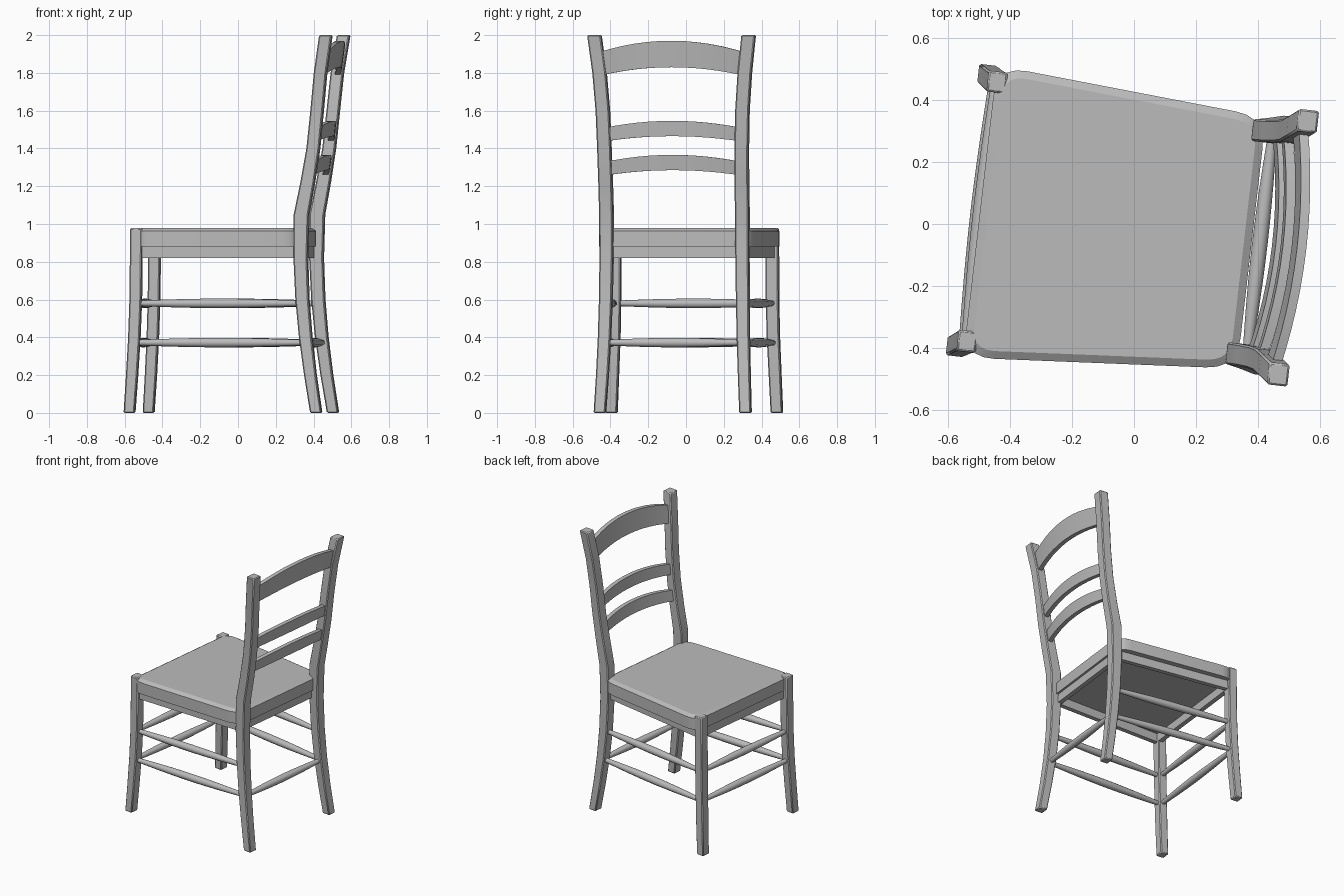
import bpy, bmesh, math
from mathutils import Matrix, Vector

cube = bpy.data.objects.get("Cube")
if cube:
    bpy.data.objects.remove(cube, do_unlink=True)

wood = bpy.data.materials.new("plain grey")
wood.use_nodes = True
GREY = (0.5, 0.5, 0.5, 1)
wood.diffuse_color = GREY
wood.node_tree.nodes["Principled BSDF"].inputs["Base Color"].default_value = GREY

# The chair is modelled facing -x, then turned slightly about z
TURN = Matrix.Rotation(math.radians(-6.6), 4, 'Z') @ Matrix.Translation((0, -0.017, 0))


def finish(name, bm, bevel=0.0):
    bmesh.ops.recalc_face_normals(bm, faces=bm.faces)
    mesh = bpy.data.meshes.new(name)
    bm.to_mesh(mesh)
    bm.free()
    mesh.transform(TURN)
    mesh.materials.append(wood)
    obj = bpy.data.objects.new(name, mesh)
    bpy.context.collection.objects.link(obj)
    if bevel:
        mod = obj.modifiers.new("soft_edges", 'BEVEL')
        mod.width, mod.segments = bevel, 1
        mod.limit_method, mod.angle_limit = 'ANGLE', math.radians(40)
    bpy.ops.object.select_all(action='DESELECT')
    obj.select_set(True)
    bpy.context.view_layer.objects.active = obj
    bpy.ops.object.shade_smooth_by_angle(angle=math.radians(30))
    return obj


def loft(name, rings, bevel=0.0):
    """Skin a row of matching closed rings and cap both ends."""
    bm = bmesh.new()
    rows = [[bm.verts.new(p) for p in ring] for ring in rings]
    n = len(rows[0])
    for a, b in zip(rows, rows[1:]):
        for i in range(n):
            j = (i + 1) % n
            bm.faces.new((a[i], a[j], b[j], b[i]))
    bm.faces.new(rows[0][::-1])
    bm.faces.new(rows[-1])
    return finish(name, bm, bevel)


def at_height(path, z):
    """Centre of a leg path at height z."""
    for a, b in zip(path, path[1:]):
        if a[0] <= z <= b[0]:
            return Vector(a).lerp(Vector(b), (z - a[0]) / (b[0] - a[0]))
    return Vector(path[-1])


def leg(name, path, side):
    rings = []
    for z, u, v, depth, width in path:
        d, w = depth / 2, width / 2
        rings.append([(u + a * d, side * v + b * w, z)
                      for a, b in ((-1, -1), (1, -1), (1, 1), (-1, 1))])
    loft(name, rings, 0.006)


def spindle(name, a, b):
    """Turned rung, thin at the ends and fuller in the middle."""
    axis = b - a
    side = axis.cross(Vector((0, 0, 1))).normalized()
    up = side.cross(axis).normalized()
    rings = []
    for k in range(13):
        t = k / 12
        r = 0.014 + 0.011 * math.sin(math.pi * t)
        rings.append([a + axis * t + r * (side * math.cos(q) + up * math.sin(q))
                      for q in (math.tau * i / 12 for i in range(12))])
    loft(name, rings)


# Leg paths: height, back offset, half spacing, depth, width
FRONT = [(0, -0.525, 0.441, 0.058, 0.062), (0.2, -0.512, 0.433, 0.06, 0.064),
         (0.4, -0.501, 0.425, 0.061, 0.066), (0.6, -0.494, 0.421, 0.062, 0.067),
         (0.978, -0.49, 0.42, 0.062, 0.068)]
BACK = [(0, 0.464, 0.388, 0.06, 0.062), (0.2, 0.432, 0.378, 0.063, 0.064),
        (0.4, 0.406, 0.37, 0.067, 0.066), (0.6, 0.388, 0.365, 0.07, 0.068),
        (0.82, 0.379, 0.362, 0.073, 0.07), (1.05, 0.383, 0.362, 0.078, 0.072),
        (1.22, 0.416, 0.363, 0.073, 0.072), (1.4, 0.446, 0.366, 0.068, 0.072),
        (1.6, 0.467, 0.372, 0.066, 0.072), (1.8, 0.487, 0.387, 0.066, 0.072),
        (2.0, 0.518, 0.411, 0.066, 0.072)]
for side, word in ((1, "left"), (-1, "right")):
    leg("front_leg_" + word, FRONT, side)
    leg("back_post_" + word, BACK, side)

# Seat: rounded trapezoid with a chamfered top
def half_width(u):
    return 0.436 - 0.075 * u


def seat_outline(inset):
    u0, u1 = -0.497 + inset, 0.383 - inset
    corners = [Vector((u, s * (half_width(u) - inset), 0))
               for u, s in ((u0, -1), (u1, -1), (u1, 1), (u0, 1))]
    pts = []
    for i, c in enumerate(corners):
        r = 0.1 - inset
        p = c + (corners[i - 1] - c).normalized() * r
        q = c + (corners[(i + 1) % 4] - c).normalized() * r
        for k in range(6):
            t = k / 5
            pts.append(p * (1 - t) ** 2 + c * 2 * t * (1 - t) + q * t * t)
    return pts


loft("seat", [[p + Vector((0, 0, z)) for p in seat_outline(inset)]
              for z, inset in ((0.88, 0), (0.962, 0), (0.978, 0.025))])

# Apron boards under the seat
def apron(name, a, b):
    a, b = Vector(a), Vector(b)
    n = (b - a).cross(Vector((0, 0, 1))).normalized() * 0.016
    loft(name, [[p - n + Vector((0, 0, 0.82)), p + n + Vector((0, 0, 0.82)),
                 p + n + Vector((0, 0, 0.885)), p - n + Vector((0, 0, 0.885))]
                for p in (a, b)])


fu, fv, bu, bv = -0.475, 0.42, 0.352, 0.355
apron("front_apron", (fu, -fv, 0), (fu, fv, 0))
apron("back_apron", (bu, -bv, 0), (bu, bv, 0))
for side, word in ((1, "left"), (-1, "right")):
    apron("side_apron_" + word, (fu, side * fv, 0), (bu, side * bv, 0))

# Rungs between the legs
def on_leg(path, z, side):
    c = at_height(path, z)
    return Vector((c[1], side * c[2], z))


for z, word in ((0.58, "upper"), (0.372, "lower")):
    spindle("front_rung_" + word, on_leg(FRONT, z, -1), on_leg(FRONT, z, 1))
    for side, hand in ((1, "left"), (-1, "right")):
        spindle(f"side_rung_{word}_{hand}", on_leg(FRONT, z, side), on_leg(BACK, z, side))
spindle("back_rung", on_leg(BACK, 0.372, -1), on_leg(BACK, 0.372, 1))

# Back slats: bowed backwards and arched upwards
def slat(name, low, high, rise_low, rise_high):
    base, top = at_height(BACK, low), at_height(BACK, high)
    rings = []
    for k in range(13):
        t = k / 6 - 1
        bow = 1 - t * t
        ring = []
        for c, z, d in ((base, low + rise_low * bow, -1), (base, low + rise_low * bow, 1),
                        (top, high + rise_high * bow, 1), (top, high + rise_high * bow, -1)):
            ring.append((c[1] + 0.042 * bow + d * 0.015, t * c[2], z))
        rings.append(ring)
    loft(name, rings)


slat("top_slat", 1.785, 1.905, 0.045, 0.065)
slat("middle_slat", 1.437, 1.508, 0.028, 0.038)
slat("lower_slat", 1.257, 1.328, 0.028, 0.038)
